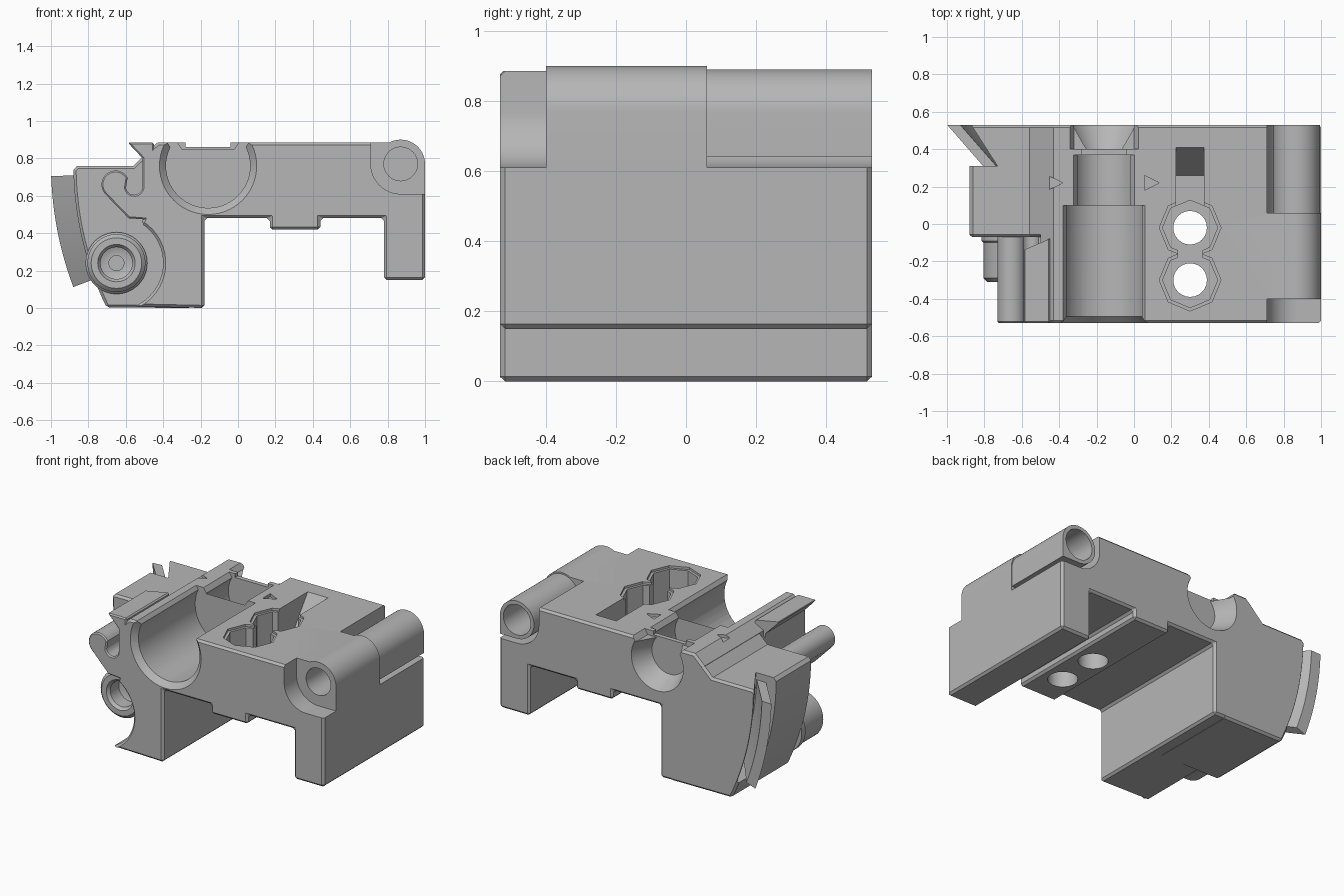
import bpy, bmesh
from math import sin, cos, pi, radians

if "Cube" in bpy.data.objects:
    bpy.data.objects.remove(bpy.data.objects["Cube"], do_unlink=True)

grey = bpy.data.materials.new("matte grey")
grey.use_nodes = True
COLOUR = (0.47, 0.47, 0.47, 1)
grey.diffuse_color = COLOUR
for node in grey.node_tree.nodes:
    if node.type == 'BSDF_PRINCIPLED':
        node.inputs["Base Color"].default_value = COLOUR


def finish(name, bm):
    bmesh.ops.remove_doubles(bm, verts=bm.verts, dist=1e-5)
    loose = [e for e in bm.edges if not e.link_faces]
    bmesh.ops.delete(bm, geom=loose, context='EDGES')
    bmesh.ops.recalc_face_normals(bm, faces=bm.faces)
    mesh = bpy.data.meshes.new(name)
    bm.to_mesh(mesh)
    bm.free()
    mesh.materials.append(grey)
    obj = bpy.data.objects.new(name, mesh)
    bpy.context.scene.collection.objects.link(obj)
    return obj


def arc(cx, cz, r, a0, a1, n=16):
    steps = [radians(a0 + (a1 - a0) * i / n) for i in range(n + 1)]
    return [(cx + r * cos(a), cz + r * sin(a)) for a in steps]


def prism(name, pts, lo, hi, axis='y'):
    place = {'x': lambda u, v, t: (t, u, v), 'y': lambda u, v, t: (u, t, v),
             'z': lambda u, v, t: (u, v, t)}[axis]
    bm = bmesh.new()
    rings = [[bm.verts.new(place(u, v, t)) for u, v in pts] for t in (lo, hi)]
    for ring in rings:
        bm.faces.new(ring)
    n = len(pts)
    for i in range(n):
        j = (i + 1) % n
        bm.faces.new((rings[0][i], rings[0][j], rings[1][j], rings[1][i]))
    return finish(name, bm)


def revolve(name, section, cx, cz, a0=0, a1=360, n=56):
    """Sweep a closed (radius, y) section about a y-directed axis."""
    bm = bmesh.new()
    rings = []
    for i in range(n + 1):
        a = radians(a0 + (a1 - a0) * i / n)
        rings.append([bm.verts.new((cx + r * cos(a), y, cz + r * sin(a))) for r, y in section])
    m = len(section)
    for p, q in zip(rings, rings[1:]):
        for i in range(m):
            j = (i + 1) % m
            bm.faces.new((p[i], p[j], q[j], q[i]))
    if a1 - a0 < 360:
        bm.faces.new(rings[0])
        bm.faces.new(rings[-1])
    return finish(name, bm)


def drum(cx, cz, y0, y1, r0, r1=None):
    r1 = r0 if r1 is None else r1
    return revolve("cutter", [(0, y0), (r0, y0), (r1, y1), (0, y1)], cx, cz)


def box(x0, x1, y0, y1, z0, z1):
    return prism("cutter", [(x0, z0), (x1, z0), (x1, z1), (x0, z1)], y0, y1)


def apply(obj, mod):
    bpy.context.view_layer.objects.active = obj
    bpy.ops.object.modifier_apply(modifier=mod.name)


def chamfer(obj, width=0.014):
    mod = obj.modifiers.new("chamfer", 'BEVEL')
    mod.width, mod.segments = width, 1
    mod.limit_method, mod.angle_limit = 'ANGLE', radians(50)
    mod.use_clamp_overlap = False
    apply(obj, mod)


def cut(obj, *cutters):
    for c in cutters:
        mod = obj.modifiers.new("cut", 'BOOLEAN')
        mod.operation, mod.solver, mod.object = 'DIFFERENCE', 'EXACT', c
        apply(obj, mod)
        bpy.data.objects.remove(c, do_unlink=True)


BACK, FRONT, TOP = 0.53, -0.53, 0.885
HINGE = (0.87, 0.77)
BORE = (-0.16, 0.76)
POST = (-0.65, 0.24)

# Main body: bridge and two legs
body = prism("main_body",
             [(-0.18, 0), (-0.18, 0.48), (0.17, 0.48), (0.17, 0.42), (0.44, 0.42), (0.44, 0.48),
              (0.78, 0.48), (0.78, 0.15), (1, 0.15)] + arc(*HINGE, 0.13, 0, 118)
             + [(-0.43, TOP), (-0.5, 0.82), (-0.5, 0.49)] + arc(*POST, 0.25, 58, -68), FRONT, BACK)
chamfer(body)


# Stepped cylindrical channel with a flared mouth
def flare(y0, y1, half):
    x = BORE[0]
    return prism("cutter", [(x - half + 0.03, 0.85), (x + half - 0.03, 0.85),
                            (x + half, 0.895), (x - half, 0.895)], y0, y1)


cut(body, drum(*BORE, -0.6, 0.1, 0.225), drum(*BORE, -0.55, -0.49, 0.28, 0.22),
    flare(-0.6, 0.1, 0.225), drum(*BORE, 0.05, 0.37, 0.17), flare(0.05, 0.37, 0.17),
    drum(*BORE, 0.4, 0.55, 0.13, 0.2), flare(0.4, 0.6, 0.19),
    box(-0.28, -0.04, 0.36, 0.45, 0.86, 0.95))

# Hinge recesses and pin hole
corner = [(0.71, 0.95)] + arc(*HINGE, 0.16, 180, 270) + [(1.1, 0.61), (1.1, 0.95)]
cut(body, prism("cutter", corner, -0.6, -0.4), prism("cutter", corner, 0.06, 0.6),
    drum(*HINGE, -0.5, 0.0, 0.09))

# Nut pockets, bolt holes and the sloping slot
for y in (-0.02, -0.3):
    cut(body, prism("cutter", arc(0.3, y, 0.147, 0, 315, 7), 0.6, 0.95, 'z'),
        prism("cutter", arc(0.3, y, 0.165, 0, 315, 7), 0.87, 0.95, 'z'),
        prism("cutter", arc(0.3, y, 0.09, 0, 345, 23), 0.3, 0.7, 'z'))
cut(body, box(0.235, 0.365, -0.22, -0.1, 0.6, 0.95),
    prism("cutter", [(-0.02, 0.95), (0.41, 0.95), (0.41, TOP), (0.26, 0.68), (-0.02, 0.68)],
          0.225, 0.375, 'x'))


# Arrow marks
def arrow(x):
    return prism("cutter", [(x, 0.26), (x + 0.08, 0.22), (x, 0.18)], 0.865, 0.95, 'z')


cut(body, arrow(0.055), arrow(-0.46))

# Hinge shell at the rear corner
shell = prism("hinge_shell", arc(0.87, 0.765, 0.125, 0, 270, 36) + [(0.995, 0.64)], 0.05, BACK)
cut(shell, drum(0.87, 0.765, 0.12, 0.6, 0.1))

# Curved rear block beside the channel, with a slanted gap for the latch fin
block = prism("rear_block",
              [(-0.25, 0), (-0.25, 0.45), (-0.43, 0.5), (-0.405, 0.7), (-0.405, TOP),
               (-0.43, TOP), (-0.56, 0.76), (-0.86, 0.76)] + arc(*HINGE, 1.75, 181, 206),
              -0.07, BACK)
chamfer(block)
cut(block, revolve("cutter", [(1.6, 0.31), (1.9, 0.31), (1.9, 0.56), (1.76, 0.56)],
                   *HINGE, 170, 202, 16), arrow(-0.46))

# Latch fin, swept about the hinge
fin = revolve("latch_fin", [(1.87, BACK), (1.8, BACK), (1.59, 0.29), (1.66, 0.29)],
              *HINGE, 182, 200.6, 16)

# Front clip with overhanging lip and rounded hook
clip = prism("front_clip",
             [(-0.45, TOP), (-0.59, TOP), (-0.51, 0.8)] + arc(-0.555, 0.65, 0.045, 0, -170, 10)
             + arc(-0.655, 0.66, 0.075, 30, 225) + [(-0.585, 0.48), (-0.45, 0.47)],
             FRONT, -0.06)
chamfer(clip, 0.008)
cut(clip, prism("cutter", [(-0.65, -0.165), (-0.43, -0.07), (-0.43, 0), (-0.65, 0)],
                0.78, 0.95, 'z'))

# Hollow pivot post
post = revolve("pivot_post",
               [(0, -0.05), (0.165, -0.05), (0.165, -0.09), (0.155, -0.1), (0.155, -0.29),
                (0.135, -0.31), (0.1, -0.31), (0.085, -0.29), (0.085, -0.2), (0.06, -0.19),
                (0.04, -0.19), (0.04, -0.1), (0, -0.1)], *POST)

# Smooth shading with sharp edges kept
bpy.ops.object.select_all(action='DESELECT')
for part in (body, shell, block, fin, clip, post):
    part.select_set(True)
    bpy.context.view_layer.objects.active = part
bpy.ops.object.shade_smooth_by_angle(angle=radians(25))
